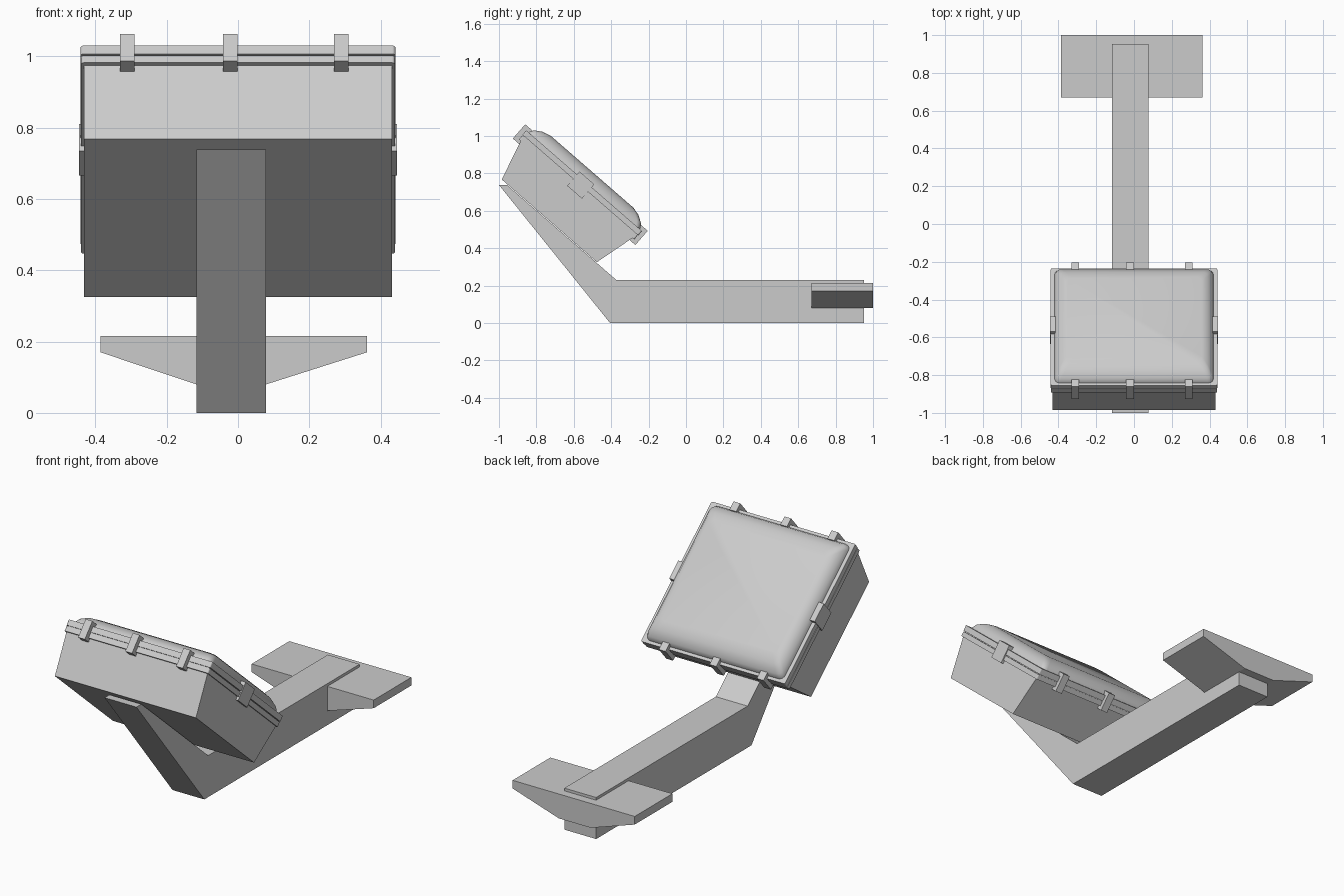
import bpy, bmesh, math
from mathutils import Matrix

if "Cube" in bpy.data.objects:
    bpy.data.objects.remove(bpy.data.objects["Cube"])

TILT = Matrix.Rotation(math.radians(-41), 4, 'X')   # case frame: x, along lid, out of lid
MID = -0.91                                          # case centre along the lid direction


def make(name, bm, matrix=None, smooth=None):
    if matrix:
        bm.transform(matrix)
    bmesh.ops.recalc_face_normals(bm, faces=bm.faces)
    me = bpy.data.meshes.new(name)
    bm.to_mesh(me)
    bm.free()
    ob = bpy.data.objects.new(name, me)
    bpy.context.collection.objects.link(ob)
    if smooth:
        bpy.ops.object.select_all(action='DESELECT')
        ob.select_set(True)
        bpy.context.view_layer.objects.active = ob
        bpy.ops.object.shade_smooth_by_angle(angle=math.radians(smooth))
    return ob


def extrude(name, points, vec):
    bm = bmesh.new()
    face = bm.faces.new([bm.verts.new(p) for p in points])
    ext = bmesh.ops.extrude_face_region(bm, geom=[face])
    verts = [g for g in ext['geom'] if isinstance(g, bmesh.types.BMVert)]
    bmesh.ops.translate(bm, verts=verts, vec=vec)
    return make(name, bm)


def rect(hx, hu, r=0.0, seg=4):
    if r == 0:
        return [(hx, hu), (-hx, hu), (-hx, -hu), (hx, -hu)]
    pts = []
    for k, (sx, sy) in enumerate([(1, 1), (-1, 1), (-1, -1), (1, -1)]):
        for i in range(seg + 1):
            a = math.pi / 2 * (k + i / seg)
            pts.append((sx * (hx - r) + r * math.cos(a), sy * (hu - r) + r * math.sin(a)))
    return pts


def loft(name, rings, r=0.0, smooth=None):
    """Stack of (half x, half u, n) rectangles in the tilted case frame."""
    bm = bmesh.new()
    loops = [[bm.verts.new((x, MID + u, n)) for x, u in rect(hx, hu, r)] for hx, hu, n in rings]
    for a, b in zip(loops, loops[1:]):
        for i in range(len(a)):
            j = (i + 1) % len(a)
            bm.faces.new((a[i], a[j], b[j], b[i]))
    bm.faces.new(loops[0])
    bm.faces.new(loops[-1])
    return make(name, bm, TILT, smooth)


def clip(name, x0, x1, u0, u1):
    bm = bmesh.new()
    bmesh.ops.create_cube(bm, size=1)
    n0, n1 = 0.137, 0.238
    bmesh.ops.scale(bm, verts=bm.verts, vec=(x1 - x0, u1 - u0, n1 - n0))
    bmesh.ops.translate(bm, verts=bm.verts, vec=((x0 + x1) / 2, (u0 + u1) / 2, (n0 + n1) / 2))
    return make(name, bm, TILT)


# bent support arm
arm = [(-1.0, 0.738), (-0.406, 0), (0.953, 0), (0.953, 0.23), (-0.372, 0.23), (-0.957, 0.738)]
extrude("support_arm", [(-0.117, y, z) for y, z in arm], (0.195, 0, 0))

# mounting plate with sloped underside
plate = [(-0.386, 0.215), (-0.386, 0.17), (-0.117, 0.08), (0.079, 0.08), (0.362, 0.17), (0.362, 0.215)]
extrude("mounting_plate", [(x, 0.67, z) for x, z in plate], (0, 0.33, 0))

# tilted case: tapered body, two flanges with a seam, pillow lid
loft("case_body", [(0.432, 0.337, -0.067), (0.432, 0.405, 0.19)])
loft("lower_flange", [(0.440, 0.408, 0.155), (0.440, 0.408, 0.182)], r=0.008)
loft("upper_flange", [(0.441, 0.410, 0.186), (0.441, 0.410, 0.217)], r=0.008)
loft("lid", [(0.422, 0.395, 0.210), (0.42, 0.393, 0.222), (0.413, 0.381, 0.243),
             (0.39, 0.340, 0.269), (0.36, 0.293, 0.281)], r=0.03, smooth=60)

# latches on the long edges and one on each side
for i, x in enumerate((-0.331, -0.042, 0.269)):
    clip(f"front_latch_{i + 1}", x, x + 0.041, -1.346, -1.298)
    clip(f"back_latch_{i + 1}", x, x + 0.041, -0.525, -0.478)
clip("side_latch_right", 0.405, 0.446, -0.961, -0.856)
clip("side_latch_left", -0.446, -0.405, -0.961, -0.856)
